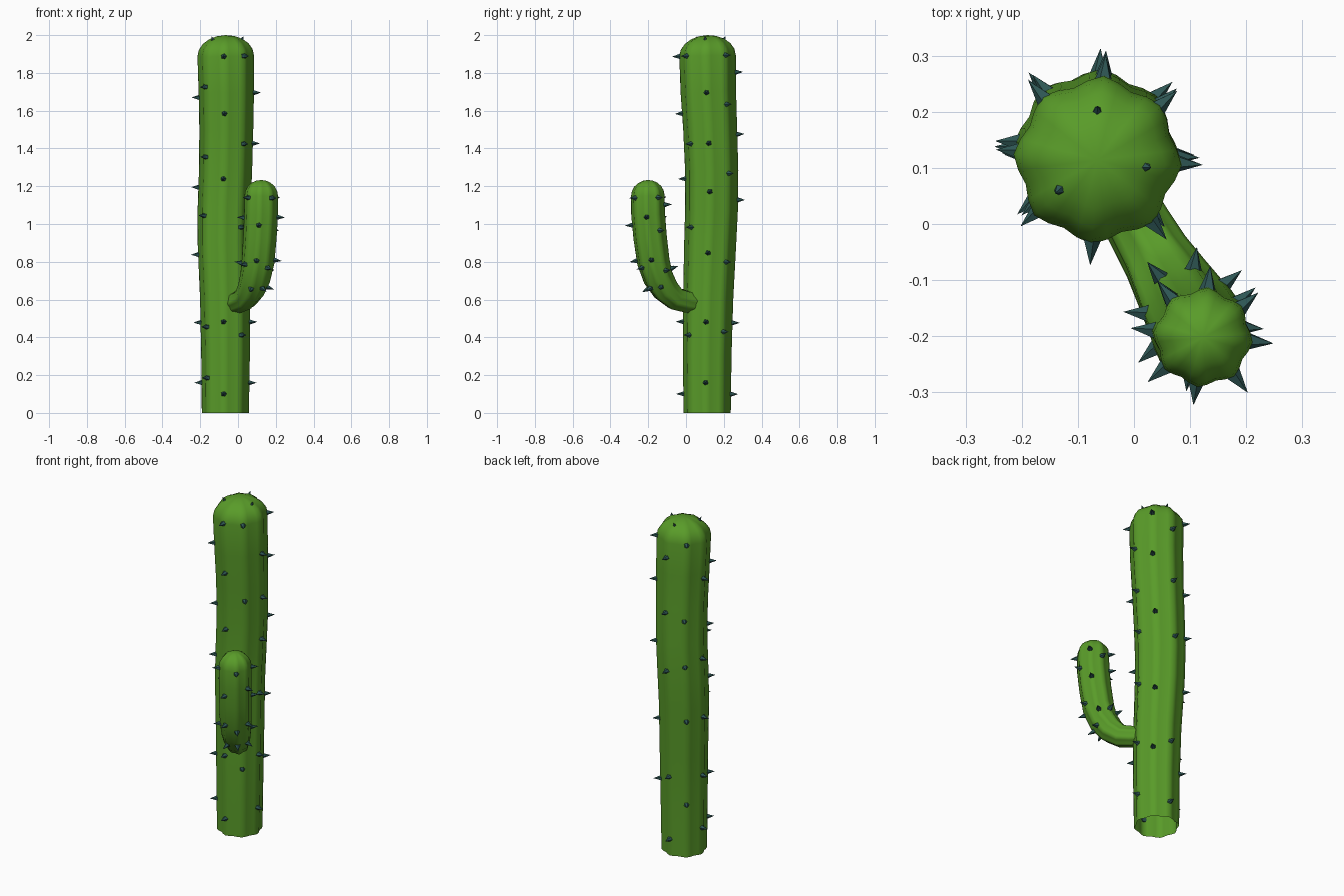
import bpy, bmesh, math
from mathutils import Vector

if "Cube" in bpy.data.objects:
    bpy.data.objects.remove(bpy.data.objects["Cube"])

RIBS, SIDES = 8, 32


def material(name, rgb):
    m = bpy.data.materials.new(name)
    m.diffuse_color = (*rgb, 1)
    m.use_nodes = True
    m.node_tree.nodes["Principled BSDF"].inputs["Base Color"].default_value = m.diffuse_color
    return m


GREEN = material("cactus green", (0.10, 0.33, 0.022))
TEAL = material("spine dark teal", (0.028, 0.095, 0.09))


def finish(bm, name, mat, smooth):
    me = bpy.data.meshes.new(name)
    bm.normal_update()
    bm.to_mesh(me)
    bm.free()
    me.materials.append(mat)
    for p in me.polygons:
        p.use_smooth = smooth
    ob = bpy.data.objects.new(name, me)
    bpy.context.collection.objects.link(ob)


def ribbed_tube(name, path, lean, phase, dome):
    """path: (centre, radius); lean: horizontal direction the stem bends in."""
    side = Vector((0, 0, 1)).cross(lean)
    rings = []
    for i, (c, r) in enumerate(path):
        t = (path[min(i + 1, len(path) - 1)][0] - path[max(i - 1, 0)][0]).normalized()
        e1 = side.cross(t).normalized()
        rings.append((c, r, e1, t.cross(e1).normalized()))
    # rounded tip
    c, r, e1, e2 = rings[-1]
    tips = [(c + Vector((0, 0, dome * math.sin(a))), r * math.cos(a), e1, e2)
            for a in (math.radians(d) for d in (18, 36, 54, 72))]
    bm = bmesh.new()
    rows = []
    for c2, r2, a1, a2 in rings + tips:
        row = []
        for k in range(SIDES):
            a = phase + k * math.tau / SIDES
            rr = r2 * (0.95 + 0.05 * math.cos(RIBS * (a - phase)))
            row.append(bm.verts.new(c2 + rr * (a1 * math.cos(a) + a2 * math.sin(a))))
        rows.append(row)
    for lo, hi in zip(rows, rows[1:]):
        for k in range(SIDES):
            n = (k + 1) % SIDES
            bm.faces.new((lo[k], lo[n], hi[n], hi[k]))
    top = bm.verts.new(c + Vector((0, 0, dome)))
    for k in range(SIDES):
        bm.faces.new((rows[-1][k], rows[-1][(k + 1) % SIDES], top))
    finish(bm, name, GREEN, True)
    return rings


def add_spine(bm, base, direction, r=0.018, length=0.05):
    d = direction.normalized()
    u = d.orthogonal().normalized()
    v = d.cross(u)
    root = base - d * 0.012
    ring = [bm.verts.new(root + r * (u * math.cos(k * math.tau / 5) + v * math.sin(k * math.tau / 5)))
            for k in range(5)]
    tip = bm.verts.new(root + d * length)
    for k in range(5):
        bm.faces.new((ring[k], ring[(k + 1) % 5], tip))
    bm.faces.new(ring[::-1])


def spines_on(bm, rings, phase, table):
    """table: per rib, heights of the stem centre where a spine sits."""
    for k, heights in enumerate(table):
        a = phase + k * math.tau / RIBS
        for z in heights:
            i = 0
            while i < len(rings) - 2 and rings[i + 1][0].z < z:
                i += 1
            p, q = rings[i], rings[i + 1]
            f = max(0, min(1, (z - p[0].z) / (q[0].z - p[0].z)))
            c, r, e1, e2 = (p[j] + (q[j] - p[j]) * f for j in range(4))
            d = (e1 * math.cos(a) + e2 * math.sin(a)).normalized()
            add_spine(bm, c + d * r, d)


# trunk: gently wavering column, open at the foot
trunk_path = [(Vector((x, y, z)), r) for x, y, z, r in (
    (-0.067, 0.112, 0, 0.125), (-0.066, 0.112, 0.3, 0.129), (-0.068, 0.117, 0.6, 0.133),
    (-0.076, 0.128, 0.9, 0.138), (-0.074, 0.135, 1.08, 0.14), (-0.066, 0.136, 1.28, 0.141),
    (-0.062, 0.128, 1.5, 0.143), (-0.062, 0.118, 1.7, 0.147), (-0.065, 0.114, 1.89, 0.15))]
trunk_phase = math.radians(-4)
trunk = ribbed_tube("trunk", trunk_path, Vector((1, 0, 0)), trunk_phase, 0.11)

# arm: leaves the trunk sideways and turns upright
lean = Vector((math.cos(math.radians(-60)), math.sin(math.radians(-60)), 0))
arm_path = [(Vector((-0.063, 0.12, z)) + lean * d, r) for d, z, r in (
    (0.07, 0.58, 0.058), (0.14, 0.59, 0.06), (0.205, 0.605, 0.064), (0.262, 0.65, 0.073),
    (0.308, 0.715, 0.081), (0.338, 0.80, 0.087), (0.358, 0.93, 0.089), (0.37, 1.05, 0.09),
    (0.372, 1.15, 0.089))]
arm_phase = math.radians(9)
arm = ribbed_tube("arm", arm_path, lean, arm_phase, 0.083)

# spines of the trunk, rib by rib anticlockwise from the right
bm = bmesh.new()
spines_on(bm, trunk, trunk_phase, (
    (0.16, 0.48, 0.845, 1.175, 1.43, 1.695), (0.43, 0.80, 1.27, 1.63, 1.89),
    (0.10, 0.48, 1.13, 1.47, 1.80), (0.32, 0.835, 1.16, 1.43, 1.89),
    (0.16, 0.48, 0.84, 1.19, 1.67), (0.185, 0.455, 1.04, 1.355, 1.73),
    (0.10, 0.48, 1.24, 1.59, 1.89), (0.41, 0.98, 1.43, 1.89)))
for deg in (90, -8, 218):
    d = Vector((math.cos(math.radians(deg)), math.sin(math.radians(deg)), 0))
    add_spine(bm, Vector((-0.065, 0.114, 1.973)) + d * 0.085, d * 0.5 + Vector((0, 0, 1)), 0.016, 0.037)
finish(bm, "trunk_spines", TEAL, False)

# spines of the arm, rib by rib anticlockwise from the front right
bm = bmesh.new()
spines_on(bm, arm, arm_phase, (
    (0.70, 0.79, 1.14), (0.69, 0.82, 1.04), (0.75, 0.965, 1.14), (0.74, 1.10),
    (0.73, 1.03, 1.14), (0.78, 1.03), (0.79, 1.14), (0.69, 0.82, 1.0)))
finish(bm, "arm_spines", TEAL, False)
